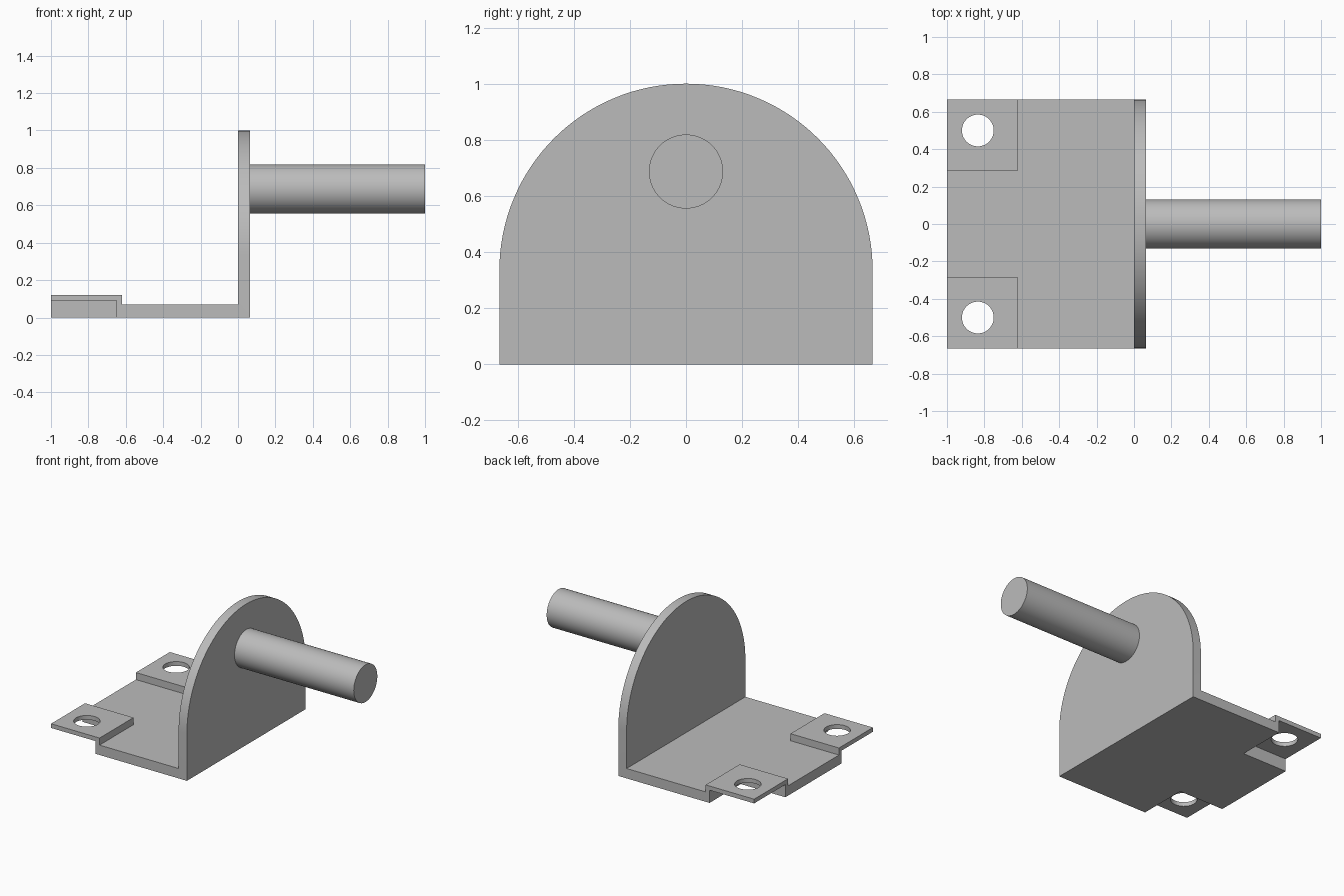
import bpy
import math
from mathutils import Vector

cube = bpy.data.objects.get("Cube")
if cube:
    bpy.data.objects.remove(cube, do_unlink=True)

steel = bpy.data.materials.new("plain grey metal")
steel.use_nodes = True
steel.diffuse_color = (0.5, 0.5, 0.5, 1)
steel.node_tree.nodes["Principled BSDF"].inputs["Base Color"].default_value = (0.5, 0.5, 0.5, 1)

HALF = 0.665     # half width of the bracket
WALL = 0.065     # sheet thickness
PAD = 0.385      # size of each raised corner pad
LIP = 0.03       # wall thickness of the raised pads


def prism(name, outline, offset):
    """Extrude a closed outline of 3D points along an offset."""
    n = len(outline)
    points = [Vector(p) for p in outline]
    points += [p + Vector(offset) for p in points]
    faces = [list(range(n))[::-1], list(range(n, 2 * n))]
    faces += [[i, (i + 1) % n, (i + 1) % n + n, i + n] for i in range(n)]
    mesh = bpy.data.meshes.new(name)
    mesh.from_pydata(points, [], faces)
    mesh.materials.append(steel)
    obj = bpy.data.objects.new(name, mesh)
    bpy.context.collection.objects.link(obj)
    bpy.context.view_layer.objects.active = obj
    obj.select_set(True)
    bpy.ops.object.mode_set(mode='EDIT')
    bpy.ops.mesh.select_all(action='SELECT')
    bpy.ops.mesh.normals_make_consistent(inside=False)
    bpy.ops.object.mode_set(mode='OBJECT')
    obj.select_set(False)
    return obj


def box(name, x, y, z):
    outline = [(x[0], y[0], z[0]), (x[1], y[0], z[0]), (x[1], y[1], z[0]), (x[0], y[1], z[0])]
    return prism(name, outline, (0, 0, z[1] - z[0]))


def combine(target, tool, operation):
    """Apply a boolean and remove the tool."""
    mod = target.modifiers.new(operation, 'BOOLEAN')
    mod.object, mod.operation, mod.solver = tool, operation, 'EXACT'
    bpy.context.view_layer.objects.active = target
    bpy.ops.object.modifier_apply(modifier=mod.name)
    bpy.data.objects.remove(tool, do_unlink=True)


def smooth(obj):
    bpy.ops.object.select_all(action='DESELECT')
    obj.select_set(True)
    bpy.context.view_layer.objects.active = obj
    bpy.ops.object.shade_smooth_by_angle(angle=math.radians(30))


# L-shaped bracket, left oversize until the arch trim
profile = [(-1.1, 0), (WALL, 0), (WALL, 1.1), (0, 1.1), (0, 0.07), (-1.1, 0.07)]
bracket = prism("bracket", [(x, -0.7, z) for x, z in profile], (0, 1.4, 0))

# raised corner pads
inner_x, inner_y = PAD - 1.005, HALF - 0.38
for s in (-1, 1):
    pad = box("pad", (-1.15, inner_x), sorted((s * inner_y, s * 0.75)), (LIP, 0.12))
    combine(bracket, pad, 'UNION')

# round-topped trim gives the arched wall and the final sides
arch = [(-1, HALF * math.cos(a), 1 - HALF + HALF * math.sin(a))
        for a in (math.pi * i / 64 for i in range(65))]
arch += [(-1, -HALF, -0.1), (-1, HALF, -0.1)]
combine(bracket, prism("arch", arch, (1.2, 0, 0)), 'INTERSECT')

# pockets under the pads, and bolt holes through them
for s in (-1, 1):
    pocket = box("pocket", (-1.2, inner_x - LIP), sorted((s * (inner_y + LIP), s * 0.8)), (-0.1, 0.09))
    combine(bracket, pocket, 'DIFFERENCE')
    bpy.ops.mesh.primitive_cylinder_add(vertices=48, radius=0.085, depth=0.4,
                                        location=(-0.835, s * 0.5, 0.1))
    combine(bracket, bpy.context.object, 'DIFFERENCE')
smooth(bracket)

# round peg standing out from the wall
bpy.ops.mesh.primitive_cylinder_add(vertices=64, radius=0.132, depth=1 - WALL,
                                    location=((1 + WALL) / 2, 0, 0.687),
                                    rotation=(0, math.pi / 2, 0))
peg = bpy.context.object
peg.name = "peg"
peg.data.materials.append(steel)
smooth(peg)
